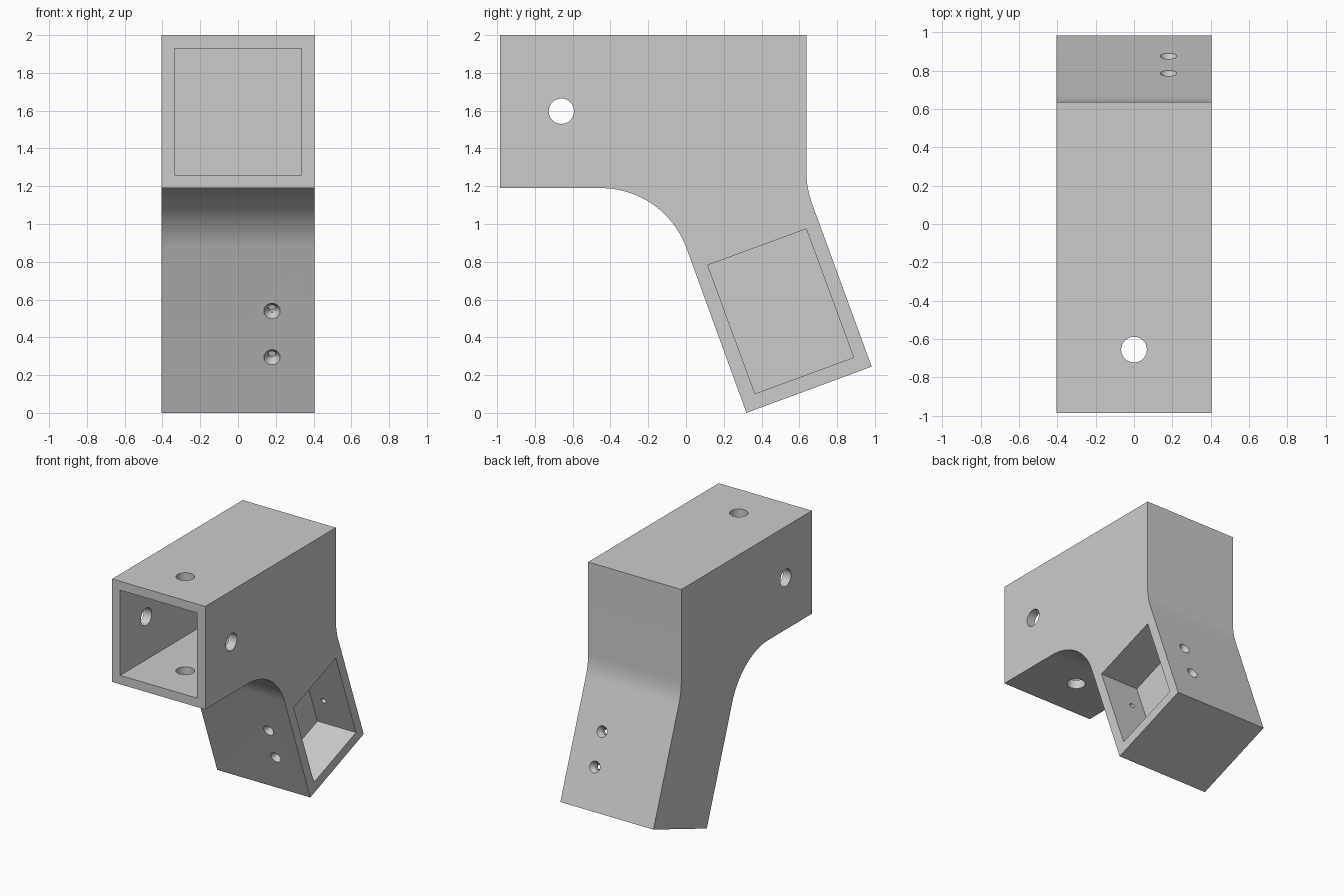
import bpy, bmesh
from math import sin, cos, radians
from mathutils import Vector, Quaternion

if "Cube" in bpy.data.objects:
    bpy.data.objects.remove(bpy.data.objects["Cube"])

A = radians(20.2)                       # lean of the leg
DOWN = Vector((0, sin(A), -cos(A)))     # along the leg
ACROSS = Vector((0, cos(A), sin(A)))    # through the leg, front to back
HALF = 0.405


def finish(name, bm):
    bmesh.ops.recalc_face_normals(bm, faces=bm.faces)
    me = bpy.data.meshes.new(name)
    bm.to_mesh(me)
    bm.free()
    ob = bpy.data.objects.new(name, me)
    bpy.context.collection.objects.link(ob)
    return ob


def prism(name, profile, x0, x1):
    """Extrude a y-z profile along x."""
    bm = bmesh.new()
    face = bm.faces.new([bm.verts.new((x0, y, z)) for y, z in profile])
    new = bmesh.ops.extrude_face_region(bm, geom=[face])["geom"]
    bmesh.ops.translate(bm, vec=(x1 - x0, 0, 0),
                        verts=[v for v in new if isinstance(v, bmesh.types.BMVert)])
    return finish(name, bm)


def rod(name, p0, p1, r0, r1, sides=40):
    """Cylinder or cone between two points."""
    p0, p1 = Vector(p0), Vector(p1)
    bm = bmesh.new()
    rot = (p1 - p0).to_track_quat('Z', 'Y').to_matrix().to_4x4()
    rot.translation = (p0 + p1) / 2
    bmesh.ops.create_cone(bm, cap_ends=True, segments=sides, radius1=r0,
                          radius2=r1, depth=(p1 - p0).length, matrix=rot)
    return finish(name, bm)


def arc(cy, cz, r, a0, a1, n):
    return [(cy + r * cos(a0 + (a1 - a0) * i / n),
             cz + r * sin(a0 + (a1 - a0) * i / n)) for i in range(n + 1)]


def cut(body, cutter):
    cutter.hide_render = True
    m = body.modifiers.new("cut", 'BOOLEAN')
    m.operation, m.solver, m.object = 'DIFFERENCE', 'EXACT', cutter
    bpy.context.view_layer.objects.active = body
    bpy.ops.object.modifier_apply(modifier=m.name)
    bpy.data.objects.remove(cutter)


# Bracket body: square arm with a leaning leg and rounded bends
profile = [(-0.985, 1.19), (-0.985, 2.0), (0.637, 2.0)]
profile += arc(0.637 + 0.5, 1.28, 0.5, radians(180), radians(180) + A, 10)
profile += [(0.983, 0.245), (0.32, 0.0)]
profile += arc(-0.45, 1.19 - 0.481, 0.481, A, radians(90), 28)
body = prism("angled_bracket", profile, -HALF, HALF)

# Square socket in the arm, open at the front
cut(body, prism("arm_socket", [(-1.2, 1.26), (0.565, 1.26), (0.565, 1.93), (-1.2, 1.93)],
                -0.335, 0.335))

# Side pocket in the leg, open on the right
corner = Vector((0, 0.115, 0.782))
pocket = [corner, corner + ACROSS * 0.556, corner + ACROSS * 0.556 + DOWN * 0.725,
          corner + DOWN * 0.725]
cut(body, prism("leg_pocket", [(p.y, p.z) for p in pocket], 0.07, 0.6))

# Pin holes through the arm, sideways and vertical
cut(body, rod("side_pin_hole", (-1, -0.66, 1.597), (1, -0.66, 1.597), 0.067, 0.067))
cut(body, rod("top_pin_hole", (0, -0.655, 1), (0, -0.655, 2.3), 0.067, 0.067))

# Countersunk screw holes through both leg walls
for y, z in ((0.124, 0.54), (0.212, 0.295)):
    front = Vector((0.18, y, z))
    back = front + ACROSS * 0.706
    cut(body, rod("screw_hole", front - ACROSS * 0.1, back + ACROSS * 0.1, 0.021, 0.021, 24))
    for p, d in ((front, ACROSS), (back, -ACROSS)):
        cut(body, rod("countersink", p - d * 0.01, p + d * 0.035, 0.0493, 0.0212, 24))

# Smooth bends and holes, crisp edges elsewhere
body.select_set(True)
bpy.context.view_layer.objects.active = body
bpy.ops.object.shade_smooth_by_angle(angle=radians(18))
